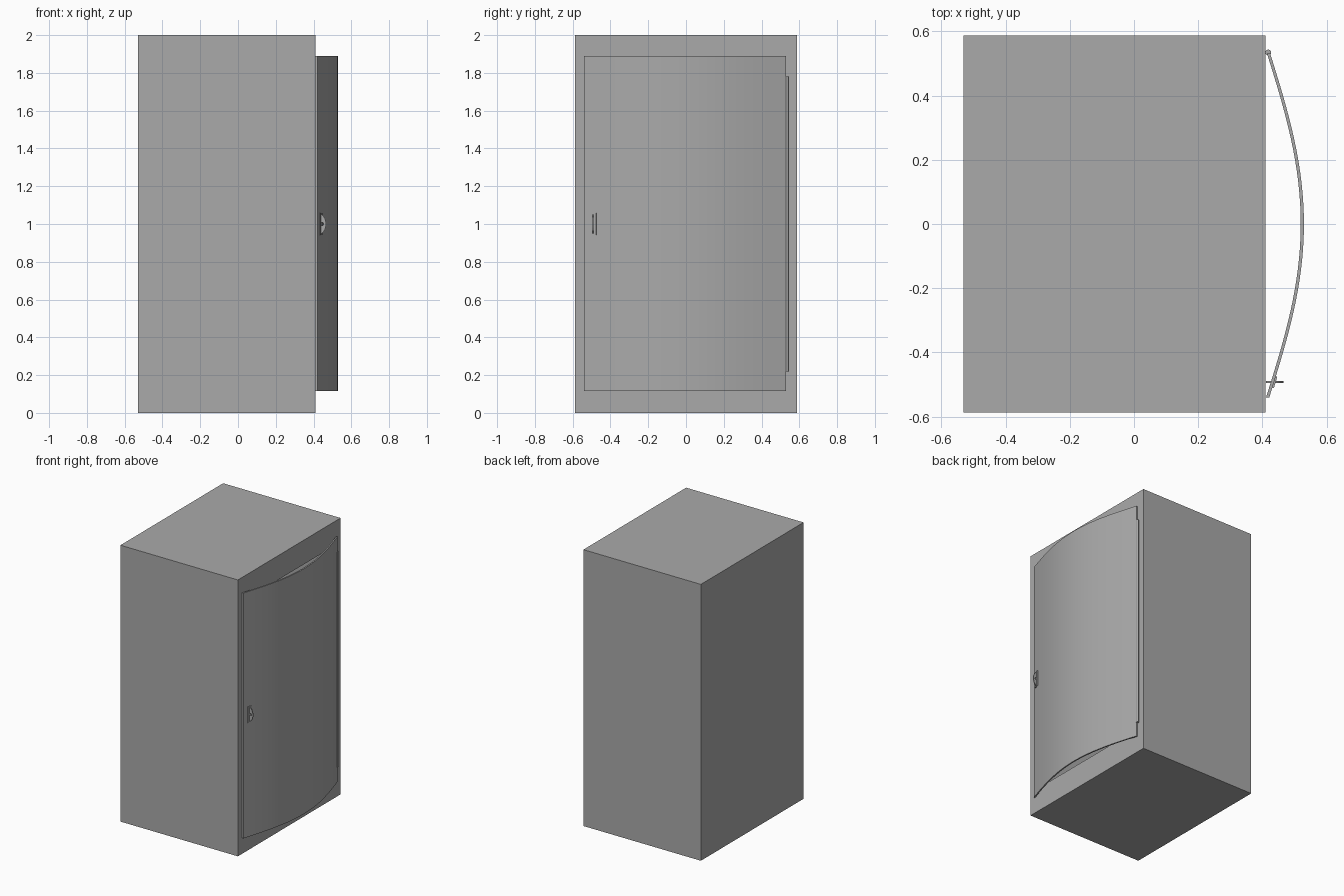
import bpy, bmesh, math
from mathutils import Vector

if "Cube" in bpy.data.objects:
    bpy.data.objects.remove(bpy.data.objects["Cube"], do_unlink=True)

# Single grey paint
grey = bpy.data.materials.new("grey_metal")
grey.use_nodes = True
grey.diffuse_color = (0.4, 0.4, 0.4, 1)
grey.node_tree.nodes["Principled BSDF"].inputs["Base Color"].default_value = (0.4, 0.4, 0.4, 1)


def add_object(name, data):
    obj = bpy.data.objects.new(name, data)
    data.materials.append(grey)
    bpy.context.collection.objects.link(obj)
    return obj


def finish(name, bm):
    bmesh.ops.recalc_face_normals(bm, faces=bm.faces[:])
    mesh = bpy.data.meshes.new(name)
    bm.to_mesh(mesh)
    bm.free()
    return add_object(name, mesh)


def box_mesh(lo, hi):
    bm = bmesh.new()
    bmesh.ops.create_cube(bm, size=1)
    for v in bm.verts:
        v.co = Vector([(a + b) / 2 + c * (b - a) for a, b, c in zip(lo, hi, v.co)])
    return bm


def smooth(obj):
    bpy.ops.object.select_all(action='DESELECT')
    obj.select_set(True)
    bpy.context.view_layer.objects.active = obj
    bpy.ops.object.shade_smooth_by_angle(angle=math.radians(30))


# Cabinet body with a recessed opening on its right side
bm = box_mesh((-0.53, -0.587, 0), (0.41, 0.587, 2))
bm.normal_update()
side = max(bm.faces, key=lambda f: f.normal.x)
bmesh.ops.inset_region(bm, faces=[side], thickness=0.1)
for v in side.verts:
    v.co.z = 1 + math.copysign(0.825, v.co.z - 1)
inner = bmesh.ops.extrude_discrete_faces(bm, faces=[side])["faces"]
for v in inner[0].verts:
    v.co.x = -0.5
finish("cabinet_body", bm)

# Bowed door: a thin curved strip raised to full height
DOOR_LOW, DOOR_HIGH, HALF = 0.115, 1.89, 0.54


def bow(y):
    return 0.415 + 0.108 * math.cos(math.pi / 2 * y / HALF)


ys = [-HALF + (HALF + 0.53) * i / 32 for i in range(33)]
bm = bmesh.new()
ring = [bm.verts.new((bow(y) - 0.004, y, DOOR_LOW)) for y in ys]
ring += [bm.verts.new((bow(y) + 0.006, y, DOOR_LOW)) for y in reversed(ys)]
low = [bm.faces.new((ring[i], ring[i + 1], ring[64 - i], ring[65 - i])) for i in range(32)]
ext = bmesh.ops.extrude_face_region(bm, geom=low, use_keep_orig=True)["geom"]
bmesh.ops.translate(bm, vec=(0, 0, DOOR_HIGH - DOOR_LOW),
                    verts=[g for g in ext if isinstance(g, bmesh.types.BMVert)])
smooth(finish("curved_door", bm))

# Hinge rod along the rear edge of the door
bpy.ops.mesh.primitive_cylinder_add(vertices=16, radius=0.009, depth=1.56,
                                    location=(0.418, 0.534, 1.0))
hinge = bpy.context.object
hinge.name = "hinge_rod"
hinge.data.materials.append(grey)
smooth(hinge)

# Handle: mounting plate, rounded grip with a hole, and inner latch
HANDLE_Y = -0.492
plate = finish("handle_plate", box_mesh((-0.003, -0.018, -0.058), (0.003, 0.018, 0.058)))
plate.location = (bow(HANDLE_Y) + 0.008, HANDLE_Y, 1)
plate.rotation_euler.z = -math.atan(0.31)

curve = bpy.data.curves.new("handle_grip", 'CURVE')
curve.dimensions = '2D'
curve.fill_mode = 'BOTH'
curve.extrude = 0.003
arc = [(0.43 + 0.036 * math.cos(a), 0.053 * math.sin(a))
       for a in [math.pi * (i / 16 - 0.5) for i in range(17)]]
hole = [(0.446 + 0.008 * math.cos(a), 0.008 * math.sin(a))
        for a in [math.tau * i / 16 for i in range(16)]]
for points in (arc, hole):
    spline = curve.splines.new('POLY')
    spline.points.add(len(points) - 1)
    spline.use_cyclic_u = True
    for p, (x, z) in zip(spline.points, points):
        p.co = (x, z, 0, 1)
grip = add_object("handle_grip", curve)
grip.location = (0, HANDLE_Y, 1)
grip.rotation_euler.x = math.pi / 2

finish("door_latch", box_mesh((0.411, HANDLE_Y - 0.003, 0.98), (0.432, HANDLE_Y + 0.003, 1.02)))
